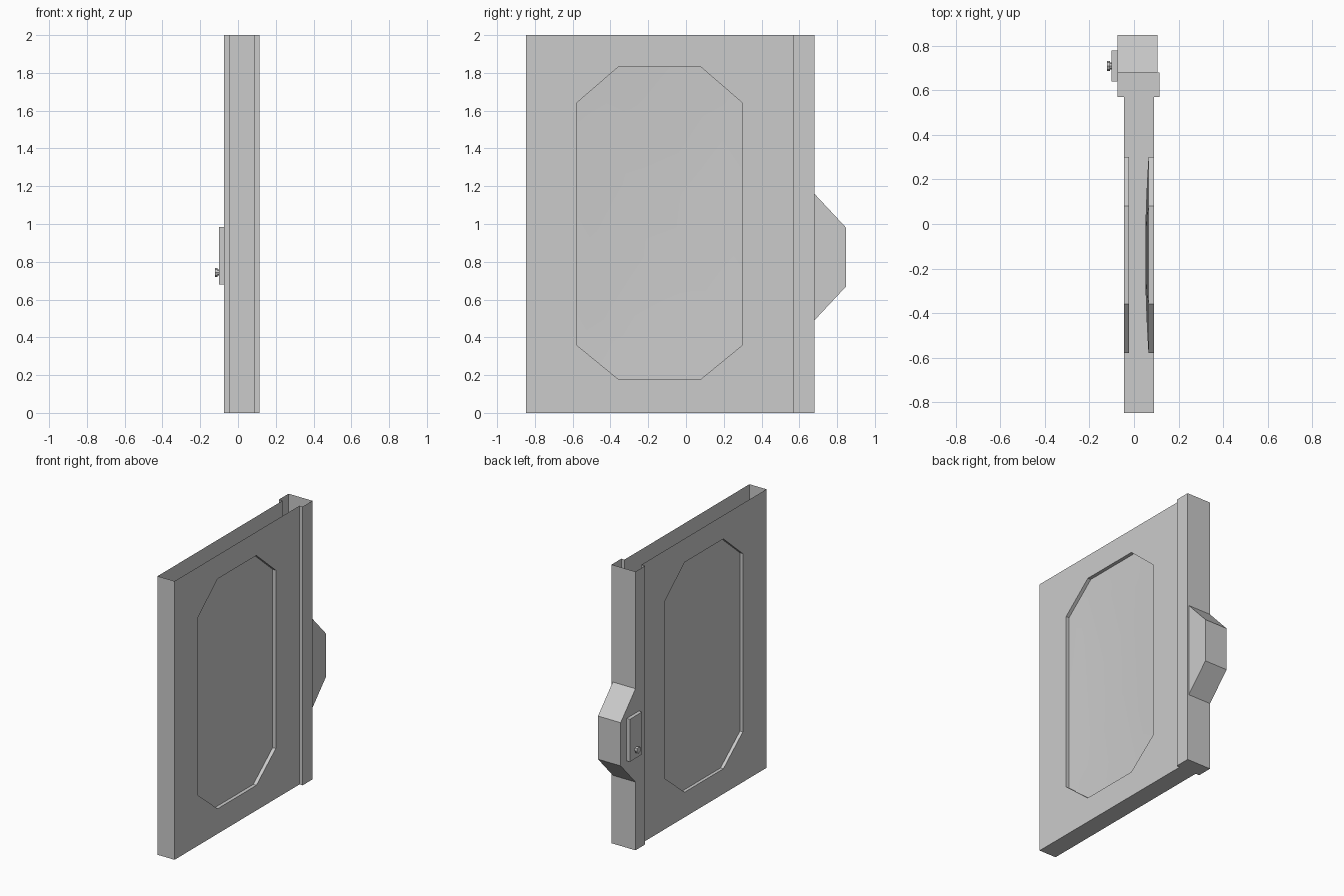
import bpy, bmesh, math
from mathutils import Matrix

if "Cube" in bpy.data.objects:
    bpy.data.objects.remove(bpy.data.objects["Cube"], do_unlink=True)

grey = bpy.data.materials.new("plain_grey")
grey.use_nodes = True
COLOUR = (0.6, 0.6, 0.6, 1)
grey.diffuse_color = COLOUR
grey.node_tree.nodes["Principled BSDF"].inputs["Base Color"].default_value = COLOUR


def finish(name, bm):
    bmesh.ops.remove_doubles(bm, verts=bm.verts, dist=1e-4)
    bmesh.ops.recalc_face_normals(bm, faces=bm.faces)
    mesh = bpy.data.meshes.new(name)
    bm.to_mesh(mesh)
    bm.free()
    mesh.materials.append(grey)
    obj = bpy.data.objects.new(name, mesh)
    bpy.context.collection.objects.link(obj)
    return obj


def face(bm, points, smooth=False):
    f = bm.faces.new([bm.verts.new(p) for p in points])
    f.smooth = smooth


def prism(name, outline, x0, x1):
    """Closed solid from a (y, z) outline pushed along x."""
    bm = bmesh.new()
    ends = [[(x, y, z) for y, z in outline] for x in (x0, x1)]
    for end in ends:
        face(bm, end)
    for i in range(len(outline)):
        j = (i + 1) % len(outline)
        face(bm, (ends[0][i], ends[0][j], ends[1][j], ends[1][i]))
    return finish(name, bm)


def box(y0, y1, z0, z1):
    return [(y0, z0), (y1, z0), (y1, z1), (y0, z1)]


# Recess outline, two points per panel corner
OCTAGON = [(-.58, .36), (-.36, .18), (.08, .18), (.30, .36),
           (.30, 1.64), (.08, 1.83), (-.36, 1.83), (-.58, 1.64)]
CENTRE = (-.14, 1.005)
FRONT, STEP, BACK, TOP = -.848, .57, .68, 2.0


def recessed_panel(bm, x, inward, depth, dish):
    """Side wall with an eight-sided recess; dish deepens its middle."""
    corners = box(FRONT, STEP, 0, TOP)

    def ring(scale, d):
        return [(x + inward * d, CENTRE[0] + (y - CENTRE[0]) * scale,
                 CENTRE[1] + (z - CENTRE[1]) * scale) for y, z in OCTAGON]

    rim = ring(1, 0)
    for k in range(4):
        a, b = (x, *corners[k]), (x, *corners[(k + 1) % 4])
        face(bm, (a, rim[2 * k], rim[2 * k + 1]))
        face(bm, (a, rim[2 * k + 1], rim[(2 * k + 2) % 8], b))
    scales = (1, .75, .5, .25) if dish else (1,)
    rings = [rim] + [ring(s, depth + dish * (1 - s * s)) for s in scales]
    for r, (outer, inner) in enumerate(zip(rings, rings[1:])):
        for i in range(8):
            j = (i + 1) % 8
            face(bm, (outer[i], outer[j], inner[j], inner[i]), r > 0)
    face(bm, rings[-1], bool(dish))


# Door shell: hollow, open at the top, with a wider edge post at the back
plan = [(-.045, FRONT), (.09, FRONT), (.09, STEP), (.115, STEP),
        (.115, BACK), (-.075, BACK), (-.075, STEP), (-.045, STEP)]
bm = bmesh.new()
face(bm, [(x, y, 0) for x, y in plan])
for i, (a, b) in enumerate(zip(plan, plan[1:] + plan[:1])):
    if i not in (1, 7):
        face(bm, ((*a, 0), (*b, 0), (*b, TOP), (*a, TOP)))
recessed_panel(bm, .09, -1, .025, .015)
recessed_panel(bm, -.045, 1, .023, 0)
finish("door_shell", bm)

# Lock housing on the edge post
prism("lock_housing", [(BACK, .49), (.848, .67), (.848, .98), (BACK, 1.16)], -.075, .105)

# Control plate and its small knob
prism("control_plate", box(.64, .78, .68, .985), -.1, -.074)
for name, radius, x0, x1 in (("knob_stem", .016, -.11, -.099),
                             ("knob_head", .023, -.122, -.108)):
    prism(name, [(.71 + radius * math.cos(math.tau * i / 8),
                  .743 + radius * math.sin(math.tau * i / 8)) for i in range(8)], x0, x1)
